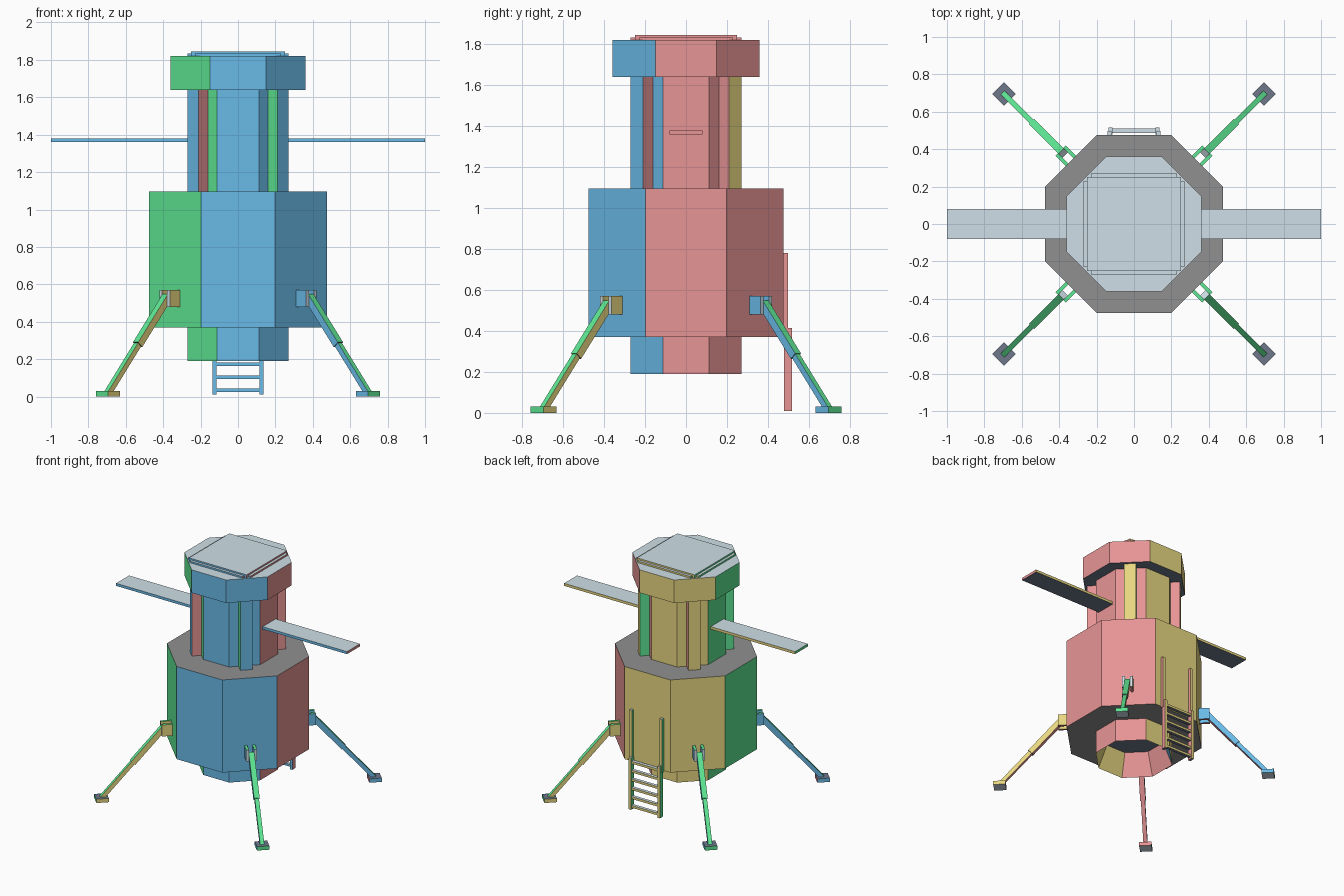
import bpy, bmesh, math
from mathutils import Matrix, Vector

if "Cube" in bpy.data.objects:
    bpy.data.objects.remove(bpy.data.objects["Cube"])


def srgb(*c):
    return [((v / 255 + 0.055) / 1.055) ** 2.4 for v in c] + [1]


COLOURS = {
    "red": srgb(244, 157, 157), "yellow": srgb(248, 230, 138),
    "green": srgb(95, 232, 148), "blue": srgb(112, 196, 244),
    "pale": srgb(225, 243, 252), "slate": srgb(110, 120, 140),
    "grey": srgb(144, 144, 144),
}
MATS = {}
for key, col in COLOURS.items():
    MATS[key] = bpy.data.materials.new(key)
    MATS[key].diffuse_color = col
KEYS = list(COLOURS)

# Face colours in the order +x, +y, -x, -y, up, down
PLAIN = ("red", "yellow", "green", "blue", "pale", "slate")
HULL = ("red", "yellow", "green", "blue", "grey", "grey")
LEG = ("green", "yellow", "red", "blue", "pale", "slate")
PAD = ("green", "yellow", "red", "blue", "slate", "pale")
LUG = ("pale", "yellow", "slate", "blue", "green", "red")


def finish(name, bm, palette, matrix=Matrix()):
    """Colour faces by direction, then place the part."""
    bm.normal_update()
    for f in bm.faces:
        n = f.normal
        if abs(n.z) > 0.7:
            key = palette[4 if n.z > 0 else 5]
        else:
            deg = math.degrees(math.atan2(n.y, n.x))
            key = palette[int(((deg + 10) % 360) // 90)]
        f.material_index = KEYS.index(key)
    bm.transform(matrix)
    mesh = bpy.data.meshes.new(name)
    bm.to_mesh(mesh)
    bm.free()
    for key in KEYS:
        mesh.materials.append(MATS[key])
    obj = bpy.data.objects.new(name, mesh)
    bpy.context.collection.objects.link(obj)
    return obj


def box(name, lo, hi, palette=PLAIN, matrix=Matrix()):
    lo, hi = Vector(lo), Vector(hi)
    bm = bmesh.new()
    bmesh.ops.create_cube(bm, size=1)
    bmesh.ops.scale(bm, vec=hi - lo, verts=bm.verts)
    bmesh.ops.translate(bm, vec=(lo + hi) / 2, verts=bm.verts)
    return finish(name, bm, palette, matrix)


def octagon(name, half, z0, z1, palette=PLAIN, wall=0, depth=0):
    r = half / math.cos(math.pi / 8)
    bm = bmesh.new()
    bmesh.ops.create_cone(bm, cap_ends=True, segments=8, radius1=r, radius2=r,
                          depth=z1 - z0)
    bm.transform(Matrix.Translation((0, 0, (z0 + z1) / 2)))
    # turn the prism so flat sides face the axes
    v = bm.verts[:][0].co
    if min(abs(v.x), abs(v.y)) < 0.01:
        bm.transform(Matrix.Rotation(math.pi / 8, 4, "Z"))
    if wall:
        bm.normal_update()
        bottom = [f for f in bm.faces if f.normal.z < -0.9]
        bmesh.ops.inset_region(bm, faces=bottom, thickness=wall)
        bmesh.ops.translate(bm, vec=(0, 0, depth), verts=bottom[0].verts)
    return finish(name, bm, palette)


def turn(deg):
    return Matrix.Rotation(math.radians(deg), 4, "Z")


# Stacked eight-sided body
octagon("engine_skirt", 0.27, 0.19, 0.37, wall=0.07, depth=0.175)
octagon("main_hull", 0.477, 0.37, 1.095, HULL)
octagon("tower", 0.27, 1.095, 1.64)
octagon("head", 0.36, 1.64, 1.82)

# Hatch on the roof, with a lower lip on each side
box("hatch_plate", (-0.25, -0.25, 1.82), (0.25, 0.25, 1.845))
for i in range(4):
    box(f"hatch_lip_{i}", (0.25, -0.23, 1.82), (0.27, 0.23, 1.833),
        PLAIN[i:4] + PLAIN[:i] + PLAIN[4:], turn(90 * i))

# Ribs on the diagonal sides of the tower
for i, sign in enumerate((-1, 1)):
    box(f"rib_front_{i}", (-0.043, -0.34, 1.095), (0.043, -0.25, 1.64),
        matrix=turn(45 * sign))
    box(f"rib_back_{i}", (-0.043, 0.25, 1.095), (0.043, 0.34, 1.64),
        matrix=turn(45 * sign))

# Side panels
box("panel_right", (0.25, -0.08, 1.36), (1.0, 0.08, 1.38))
box("panel_left", (-1.0, -0.08, 1.36), (-0.25, 0.08, 1.38))

# Four legs: pad, sleeve, piston and a pair of lugs, each built pointing along x
top, foot = Vector((0.535, 0, 0.535)), Vector((0.983, 0, 0.02))
axis = top - foot
length = axis.length
tilt = (Matrix.Translation(foot)
        @ Matrix.Rotation(math.atan2(axis.x, axis.z), 4, "Y"))
for i in range(4):
    rot = turn(45 + 90 * i)
    box(f"foot_pad_{i}", (0.938, -0.045, 0), (1.028, 0.045, 0.03), PAD, rot)
    box(f"leg_piston_{i}", (-0.015, -0.015, 0), (0.015, 0.015, length * 0.6),
        LEG, rot @ tilt)
    box(f"leg_sleeve_{i}", (-0.02, -0.02, length * 0.5), (0.02, 0.02, length),
        LEG, rot @ tilt)
    for s in (-1, 1):
        a, b = sorted((s * 0.019, s * 0.039))
        box(f"leg_lug_{i}_{s}", (0.47, a, 0.48), (0.555, b, 0.57), LUG, rot)

# Ladder at the back: fixed upper rails, outer lower rails and rungs
for s in (-1, 1):
    a, b = sorted((s * 0.12, s * 0.142))
    box(f"upper_rail_{s}", (a, 0.47, 0.36), (b, 0.498, 0.78))
    a, b = sorted((s * 0.115, s * 0.136))
    box(f"lower_rail_{s}", (a, 0.478, 0.01), (b, 0.517, 0.415))
for i in range(6):
    z = 0.034 + 0.069 * i
    box(f"rung_{i}", (-0.118, 0.486, z - 0.009), (0.118, 0.511, z + 0.009))

for m in bpy.data.materials:
    if m.users and not m.is_grease_pencil:
        m.use_nodes = True
        m.node_tree.nodes["Principled BSDF"].inputs["Base Color"].default_value = m.diffuse_color
